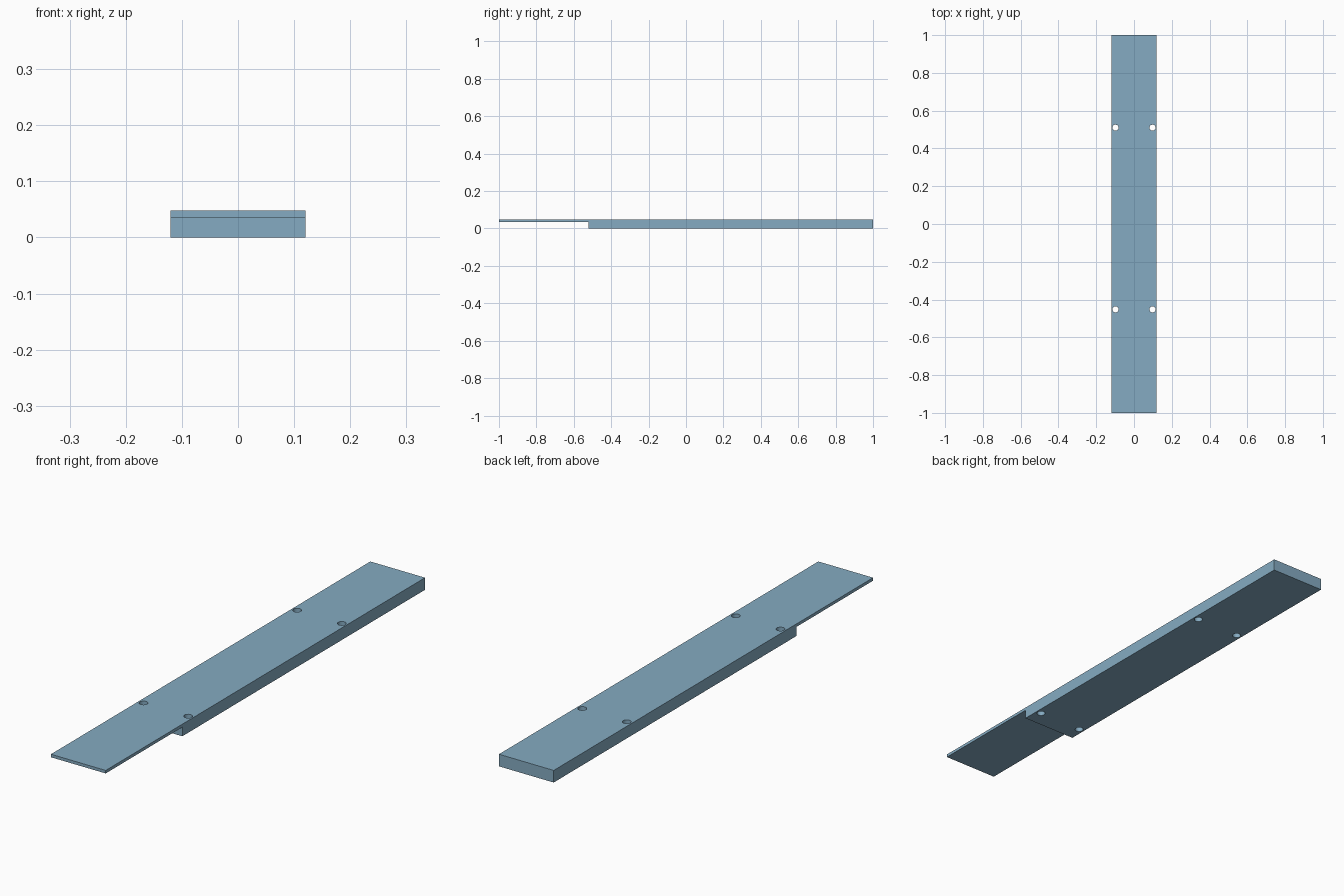
import bpy, bmesh

if "Cube" in bpy.data.objects:
    bpy.data.objects.remove(bpy.data.objects["Cube"])

HALF_W, TOP, LIP_Z, STEP_Y = 0.12, 0.048, 0.036, -0.52
HOLE_X, HOLE_R, HOLE_YS = 0.098, 0.016, (-0.452, 0.51)

blue = bpy.data.materials.new("steel blue")
blue.diffuse_color = (0.235, 0.407, 0.539, 1)
blue.use_nodes = True
blue.node_tree.nodes["Principled BSDF"].inputs["Base Color"].default_value = blue.diffuse_color


def link(name, bm):
    bmesh.ops.recalc_face_normals(bm, faces=bm.faces)
    mesh = bpy.data.meshes.new(name)
    bm.to_mesh(mesh)
    bm.free()
    mesh.materials.append(blue)
    obj = bpy.data.objects.new(name, mesh)
    bpy.context.collection.objects.link(obj)
    return obj


# Stepped plank: side profile (y, z) extruded across the width
profile = [(-1, LIP_Z), (STEP_Y, LIP_Z), (STEP_Y, 0), (1, 0), (1, TOP), (-1, TOP)]
bm = bmesh.new()
face = bm.faces.new([bm.verts.new((-HALF_W, y, z)) for y, z in profile])
ext = bmesh.ops.extrude_face_region(bm, geom=[face])
bmesh.ops.translate(bm, vec=(2 * HALF_W, 0, 0),
                    verts=[v for v in ext["geom"] if isinstance(v, bmesh.types.BMVert)])
plank = link("plank", bm)

# Four screw holes, through the thick part
bm = bmesh.new()
for x in (-HOLE_X, HOLE_X):
    for y in HOLE_YS:
        hole = bmesh.ops.create_cone(bm, cap_ends=True, segments=32,
                                     radius1=HOLE_R, radius2=HOLE_R, depth=0.2)
        bmesh.ops.translate(bm, vec=(x, y, 0.02), verts=hole["verts"])
cutter = link("hole_cutter", bm)
cutter.hide_render = True
cutter.hide_set(True)

cut = plank.modifiers.new("screw holes", "BOOLEAN")
cut.operation = "DIFFERENCE"
cut.solver = "EXACT"
cut.object = cutter

# Bake the holes, then smooth their walls only
bpy.context.view_layer.objects.active = plank
plank.select_set(True)
bpy.ops.object.modifier_apply(modifier=cut.name)
bpy.data.objects.remove(cutter)
bpy.ops.object.shade_smooth_by_angle()
